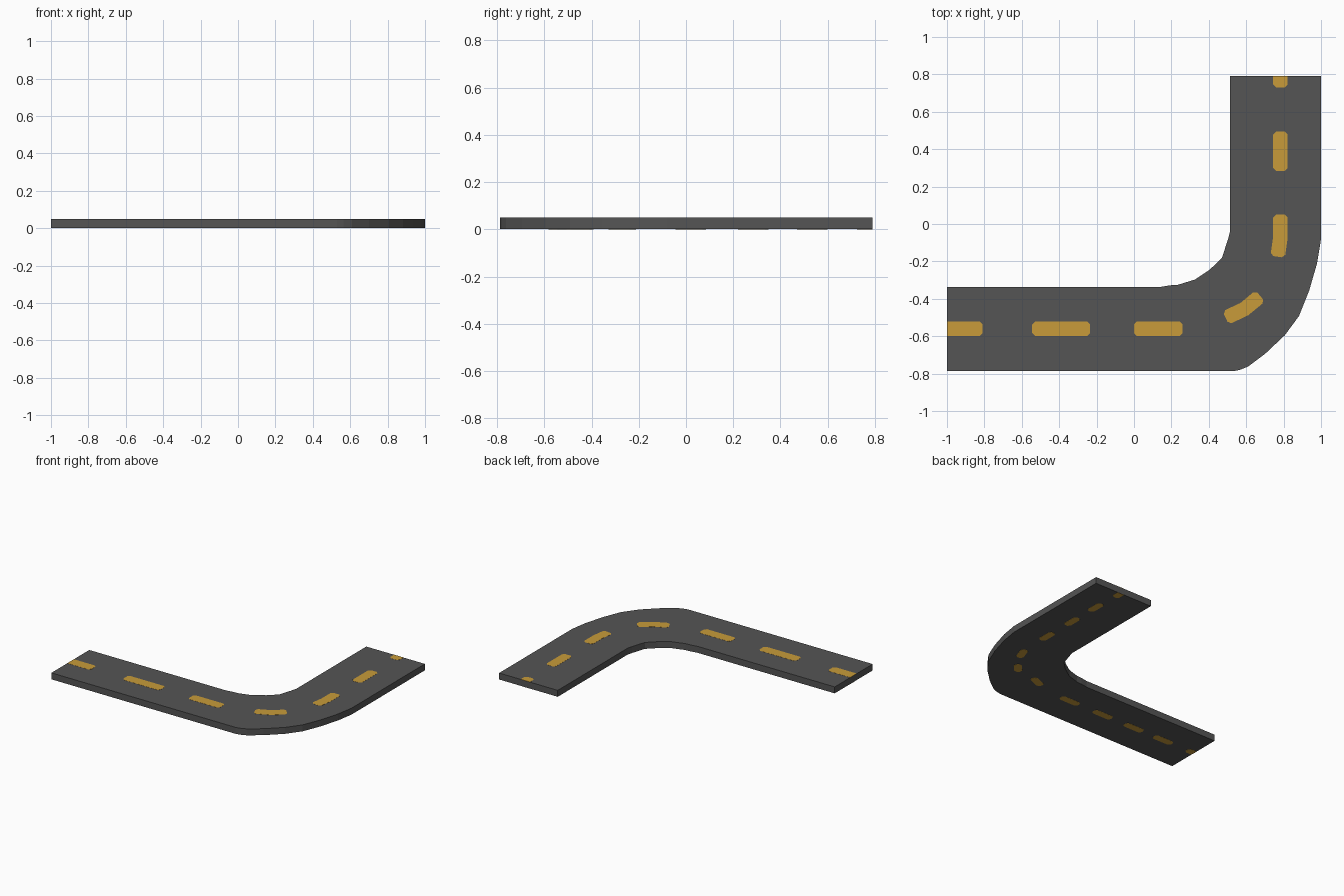
import bpy, bmesh
from mathutils import Vector

if "Cube" in bpy.data.objects:
    bpy.data.objects.remove(bpy.data.objects["Cube"])


def material(name, rgb):
    m = bpy.data.materials.new(name)
    m.diffuse_color = (*rgb, 1)
    m.use_nodes = True
    m.node_tree.nodes["Principled BSDF"].inputs["Base Color"].default_value = m.diffuse_color
    return m


asphalt = material("dark asphalt grey", (0.090, 0.090, 0.090))
paint = material("golden yellow paint", (0.58, 0.33, 0.042))


def slab(name, outline, z0, z1, mat):
    """Extrude a counter-clockwise outline from z0 to z1."""
    bm = bmesh.new()
    face = bm.faces.new([bm.verts.new((x, y, z0)) for x, y in outline])
    ext = bmesh.ops.extrude_face_region(bm, geom=[face])
    top = [v for v in ext["geom"] if isinstance(v, bmesh.types.BMVert)]
    bmesh.ops.translate(bm, verts=top, vec=(0, 0, z1 - z0))
    bmesh.ops.recalc_face_normals(bm, faces=bm.faces)
    me = bpy.data.meshes.new(name)
    bm.to_mesh(me)
    bm.free()
    me.materials.append(mat)
    ob = bpy.data.objects.new(name, me)
    bpy.context.collection.objects.link(ob)
    return ob


def dash(name, path, width, z0, z1, round_start=True, round_end=True):
    """Thin painted plate along a path, with clipped corners."""
    pts = [Vector(p) for p in path]
    c = 0.016
    first = (pts[1] - pts[0]).normalized()
    last = (pts[-1] - pts[-2]).normalized()
    stations = []
    for i, p in enumerate(pts):
        t = (pts[min(i + 1, len(pts) - 1)] - pts[max(i - 1, 0)]).normalized()
        stations.append((p, Vector((-t.y, t.x)), width / 2))
    if round_start:
        p, n, w = stations[0]
        stations[0:1] = [(p, n, w - c), (p + first * c, n, w)]
    if round_end:
        p, n, w = stations[-1]
        stations[-1:] = [(p - last * c, n, w), (p, n, w - c)]
    right = [p - n * w for p, n, w in stations]
    left = [p + n * w for p, n, w in stations]
    slab(name, [tuple(v) for v in right + left[::-1]], z0, z1, paint)


# Road bed: outer edge, then inner edge back
outer = [(-1, -0.787), (0.53, -0.787), (0.565, -0.78), (0.61, -0.762), (0.70, -0.695),
         (0.807, -0.594), (0.882, -0.492), (0.936, -0.358), (0.979, -0.209),
         (1, -0.08), (1, 0.79)]
inner = [(0.513, 0.79), (0.513, -0.04), (0.503, -0.08), (0.47, -0.182), (0.406, -0.243),
         (0.326, -0.297), (0.235, -0.325), (0.19, -0.328), (0.139, -0.337), (-1, -0.337)]
slab("road_bed", outer + inner, 0.0008, 0.0492, asphalt)

# Centre line dashes on the top
top_dashes = [
    ([(-1, -0.56), (-0.81, -0.56)], False, True),
    ([(-0.545, -0.56), (-0.235, -0.56)], True, True),
    ([(0, -0.56), (0.26, -0.56)], True, True),
    ([(0.49, -0.502), (0.59, -0.455), (0.675, -0.385)], True, True),
    ([(0.768, -0.175), (0.783, -0.07), (0.783, 0.05)], True, True),
    ([(0.783, 0.283), (0.783, 0.495)], True, True),
    ([(0.783, 0.73), (0.783, 0.79)], True, False),
]
for i, (path, a, b) in enumerate(top_dashes):
    dash(f"top_dash_{i + 1}", path, 0.078, 0.0485, 0.05, a, b)

# Smaller dashes on the underside
under = [([(-1, -0.555), (-0.935, -0.555)], False, True)]
under += [([(x - 0.08, -0.555), (x + 0.08, -0.555)], True, True)
          for x in (-0.723, -0.462, -0.186, 0.106)]
under += [([(0.39, -0.52), (0.50, -0.475)], True, True),
          ([(0.63, -0.475), (0.70, -0.40)], True, True),
          ([(0.75, -0.325), (0.79, -0.215)], True, True)]
under += [([(0.79, y - 0.065), (0.79, y + 0.065)], True, True)
          for y in (0.02, 0.285, 0.535)]
under += [([(0.78, 0.725), (0.78, 0.79)], True, False)]
for i, (path, a, b) in enumerate(under):
    dash(f"under_dash_{i + 1}", path, 0.055, 0, 0.0015, a, b)
